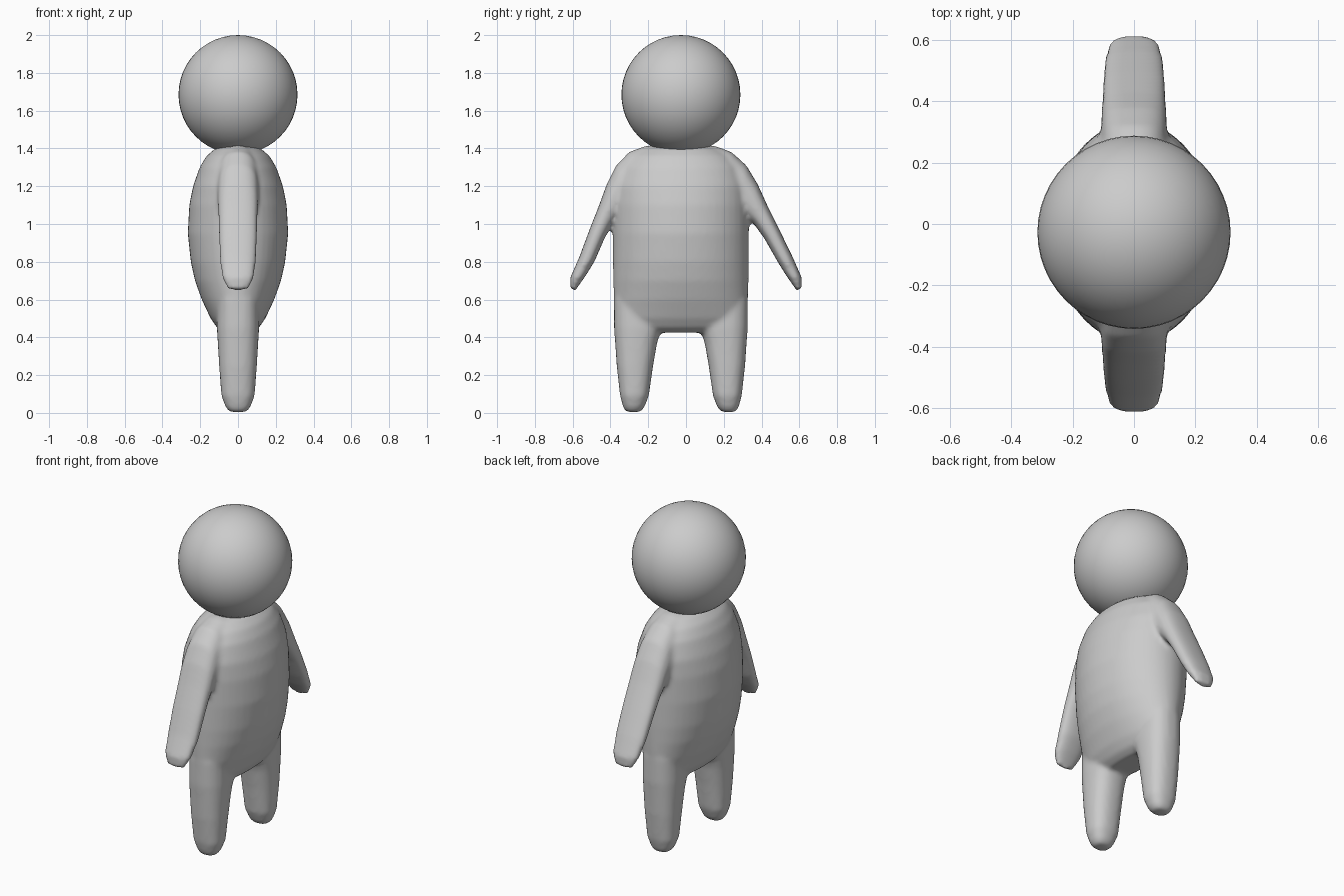
import bpy, bmesh, math
from mathutils import Vector

if "Cube" in bpy.data.objects:
    bpy.data.objects.remove(bpy.data.objects["Cube"])

grey = bpy.data.materials.new("plain grey")
grey.diffuse_color = (0.6, 0.6, 0.6, 1)
grey.use_nodes = True
grey.node_tree.nodes["Principled BSDF"].inputs["Base Color"].default_value = grey.diffuse_color
MID = -0.027  # side-to-side centre of the trunk


def loft(bm, rings, n=32, power=2.0):
    """Skin rounded rings; each ring is ((y, z) outer, (y, z) inner, half width in x)."""
    loops = []
    for a, b, hx in rings:
        a, b = Vector((0, *a)), Vector((0, *b))
        mid, half = (a + b) / 2, (a - b) / 2
        loop = []
        for i in range(n):
            t = 2 * math.pi * i / n
            c, s = math.cos(t), math.sin(t)
            u = math.copysign(abs(c) ** (2 / power), c)
            v = math.copysign(abs(s) ** (2 / power), s)
            loop.append(bm.verts.new(mid + half * u + Vector((hx * v, 0, 0))))
        loops.append(loop)
    for p, q in zip(loops, loops[1:]):
        for i in range(n):
            j = (i + 1) % n
            bm.faces.new((p[i], p[j], q[j], q[i]))
    bm.faces.new(loops[0])
    bm.faces.new(loops[-1])


bm = bmesh.new()

# Torso: height, half width in y, half depth in x
torso = [(0.425, 0.25, 0.07), (0.45, 0.32, 0.11), (0.5, 0.35, 0.145), (0.6, 0.355, 0.192),
         (0.7, 0.358, 0.228), (0.8, 0.36, 0.25), (0.95, 0.36, 0.266), (1.1, 0.36, 0.258),
         (1.2, 0.355, 0.238), (1.3, 0.32, 0.203), (1.36, 0.27, 0.167), (1.4, 0.2, 0.12),
         (1.417, 0.13, 0.06)]
loft(bm, [((MID + w, z), (MID - w, z), d) for z, w, d in torso], 48)

# Legs: height, inner and outer distance from the middle, half depth
leg = [(0.005, 0.215, 0.29, 0.045), (0.03, 0.193, 0.306, 0.065), (0.09, 0.17, 0.322, 0.088),
       (0.25, 0.147, 0.34, 0.1), (0.37, 0.126, 0.348, 0.107), (0.45, 0.1, 0.354, 0.112),
       (0.6, 0.1, 0.355, 0.11), (0.75, 0.12, 0.33, 0.1)]

# Arms: outer point, inner point, half depth, centre shift
arm = [((0.08, 1.42), (0.10, 1.1), 0.09, -0.03), ((0.18, 1.415), (0.16, 1.1), 0.105, -0.03),
       ((0.27, 1.382), (0.22, 1.08), 0.108, -0.03), ((0.345, 1.31), (0.29, 1.05), 0.108, -0.025),
       ((0.40, 1.21), (0.34, 1.03), 0.106, -0.02), ((0.445, 1.1), (0.375, 1.0), 0.104, -0.015),
       ((0.505, 0.965), (0.425, 0.92), 0.102, -0.008), ((0.565, 0.825), (0.485, 0.80), 0.096, 0),
       ((0.613, 0.715), (0.532, 0.725), 0.085, 0), ((0.612, 0.66), (0.588, 0.645), 0.055, 0)]

for s in (-1, 1):
    loft(bm, [((MID + s * o, z), (MID + s * i, z), d) for z, i, o, d in leg], power=2.4)
    loft(bm, [((s * a[0] + c, a[1]), (s * b[0] + c, b[1]), d) for a, b, d, c in arm], power=2.4)

bmesh.ops.recalc_face_normals(bm, faces=bm.faces)
me = bpy.data.meshes.new("body")
bm.to_mesh(me)
bm.free()
body = bpy.data.objects.new("body", me)
bpy.context.collection.objects.link(body)

# Fuse the limbs into the torso and soften the joins
fuse = body.modifiers.new("fuse", 'REMESH')
fuse.mode = 'VOXEL'
fuse.voxel_size = 0.013
fuse.use_smooth_shade = True
soft = body.modifiers.new("soften", 'SMOOTH')
soft.factor = 0.5
soft.iterations = 6
me.materials.append(grey)

# Head
bpy.ops.mesh.primitive_uv_sphere_add(segments=48, ring_count=24, radius=0.315,
                                     location=(0, MID, 1.685))
head = bpy.context.object
head.name = "head"
head.data.materials.append(grey)
bpy.ops.object.shade_smooth()
